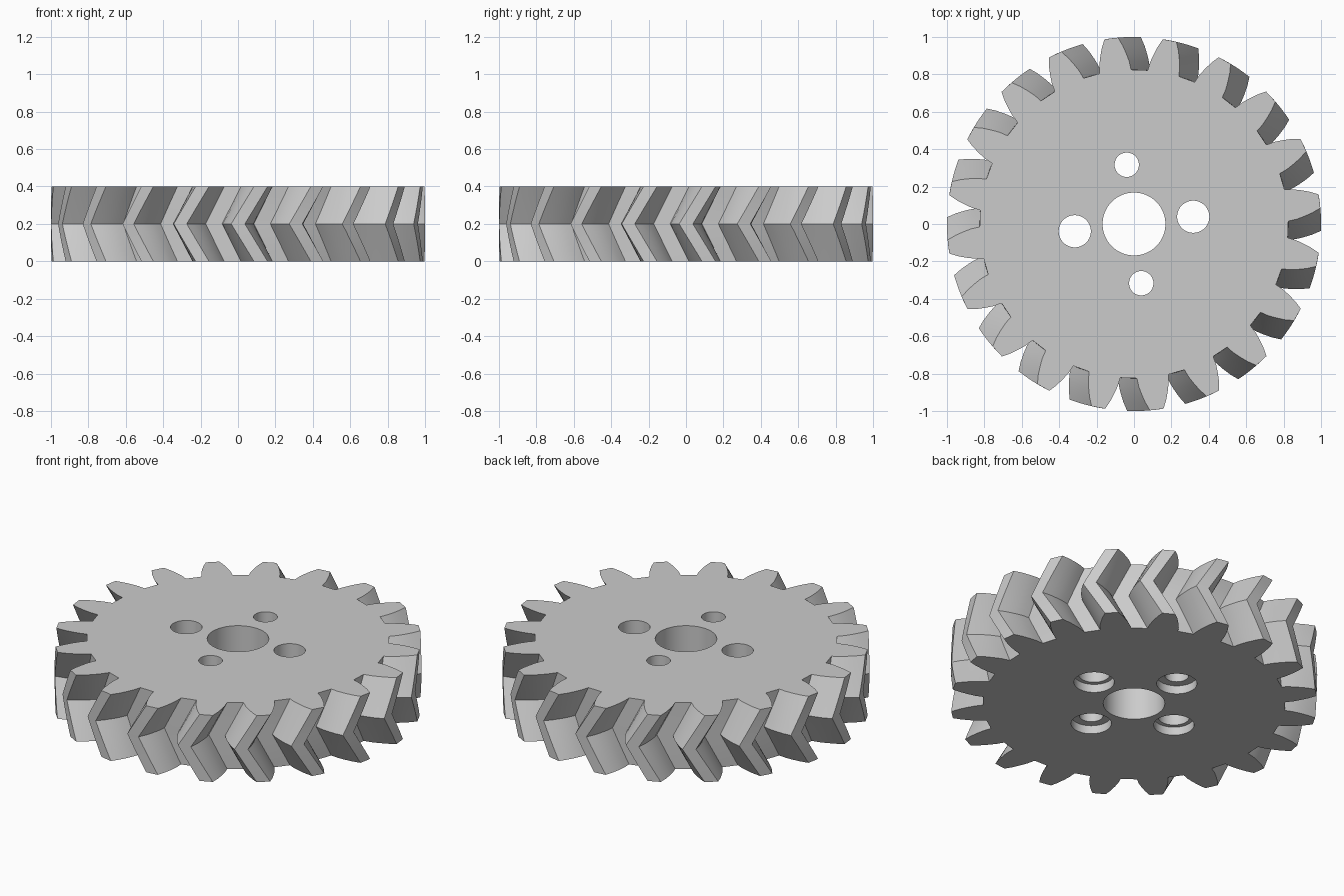
import bpy, bmesh
from math import radians, cos, sin

if "Cube" in bpy.data.objects:
    bpy.data.objects.remove(bpy.data.objects["Cube"], do_unlink=True)

TEETH = 20
HEIGHT = 0.4
TWIST = 7.0            # degrees between the mid plane and each face
STEPS = 8              # layers over the full height
# Tooth flank: radius and half width in degrees, root to tip
FLANK = [(0.825, 5.9), (0.87, 5.3), (0.91, 4.45), (0.955, 3.4), (1.0, 2.1)]

# Steel material
steel = bpy.data.materials.new("light_grey_steel")
steel.use_nodes = True
colour = (0.6, 0.6, 0.6, 1)
steel.diffuse_color = colour
steel.node_tree.nodes["Principled BSDF"].inputs["Base Color"].default_value = colour

# Gear outline as polar points, counterclockwise
outline = []
for i in range(TEETH):
    centre = i * 360 / TEETH
    outline += [(r, centre - w) for r, w in FLANK]
    outline += [(r, centre + w) for r, w in reversed(FLANK)]

# Herringbone gear body: layers turned one way, then back
bm = bmesh.new()
layers = []
for s in range(STEPS + 1):
    t = s / STEPS
    turn = TWIST * abs(2 * t - 1)
    layers.append([bm.verts.new((r * cos(radians(a + turn)),
                                 r * sin(radians(a + turn)), HEIGHT * t))
                   for r, a in outline])
for low, high in zip(layers, layers[1:]):
    for i in range(len(low)):
        j = (i + 1) % len(low)
        bm.faces.new((low[i], low[j], high[j], high[i]))
bm.faces.new(layers[-1])
bm.faces.new(list(reversed(layers[0])))
mesh = bpy.data.meshes.new("herringbone_gear")
bm.to_mesh(mesh)
bm.free()
gear = bpy.data.objects.new("herringbone_gear", mesh)
bpy.context.collection.objects.link(gear)
mesh.materials.append(steel)


def drill(radius, distance, angle, bottom, top):
    """Cut a vertical round hole into the gear."""
    a = radians(angle)
    bpy.ops.mesh.primitive_cylinder_add(
        vertices=64, radius=radius, depth=top - bottom,
        location=(distance * cos(a), distance * sin(a), (top + bottom) / 2))
    cutter = bpy.context.object
    cutter.name = "hole_cutter"
    cutter.hide_render = True
    cutter.data.materials.append(steel)
    bpy.context.view_layer.objects.active = gear
    mod = gear.modifiers.new("hole", 'BOOLEAN')
    mod.operation = 'DIFFERENCE'
    mod.solver = 'EXACT'
    mod.object = cutter
    bpy.ops.object.modifier_apply(modifier=mod.name)
    bpy.data.objects.remove(cutter, do_unlink=True)


# Shaft bore, then bolt holes with a counterbore underneath
drill(0.168, 0, 0, -0.1, 0.5)
for k in range(4):
    angle = TWIST + 90 * k
    drill(0.065 if k % 2 else 0.086, 0.319, angle, -0.1, 0.5)
    drill(0.11, 0.319, angle, -0.1, 0.05)

# Smooth flanks and bores with crisp edges
bpy.ops.object.select_all(action='DESELECT')
gear.select_set(True)
bpy.context.view_layer.objects.active = gear
bpy.ops.object.shade_smooth_by_angle(angle=radians(25))
